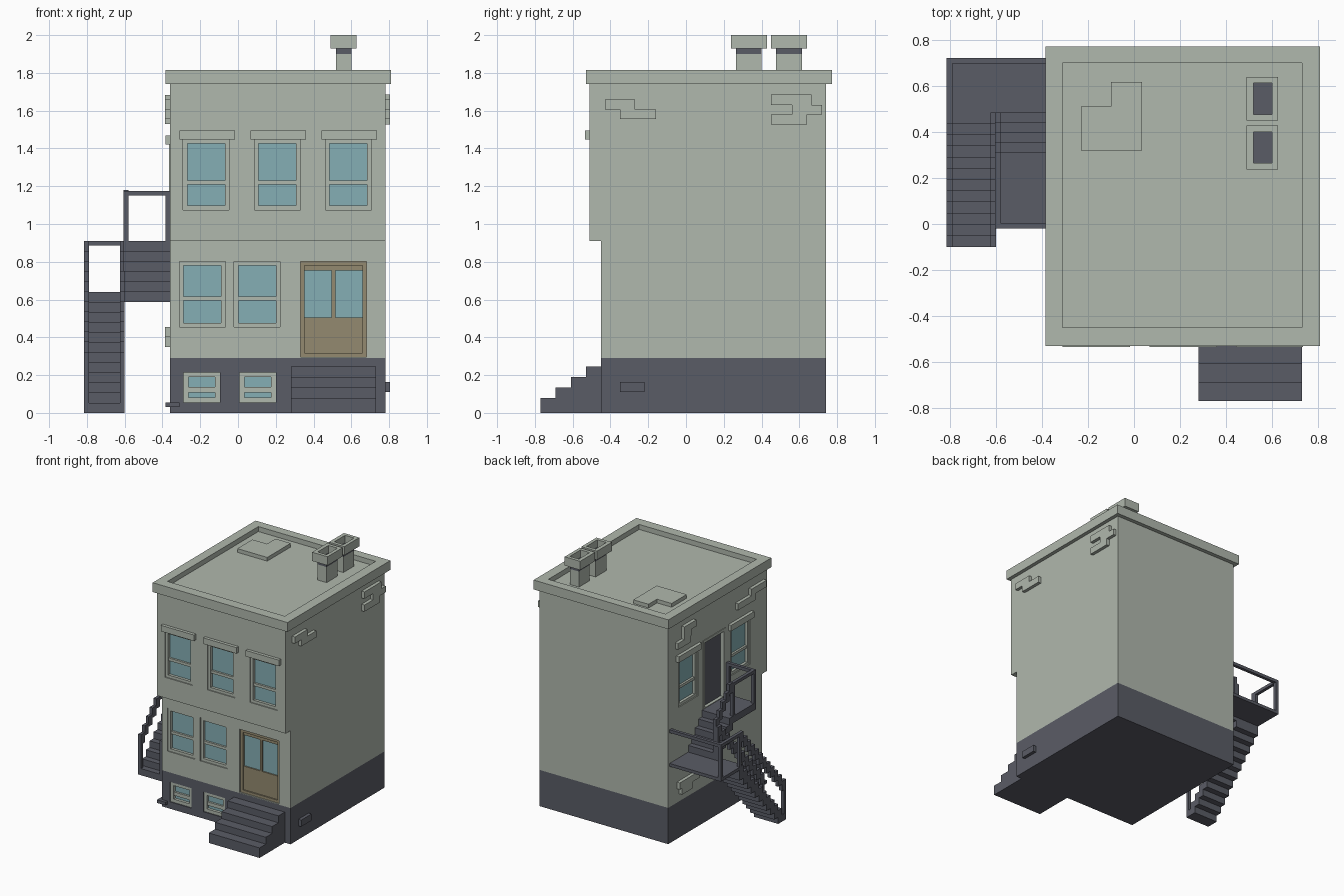
import bpy, bmesh

cube = bpy.data.objects.get("Cube")
if cube:
    bpy.data.objects.remove(cube, do_unlink=True)


def material(name, r, g, b):
    m = bpy.data.materials.new(name)
    m.use_nodes = True
    m.diffuse_color = (r, g, b, 1)
    m.node_tree.nodes["Principled BSDF"].inputs["Base Color"].default_value = (r, g, b, 1)
    return m


STONE = material("pale stone", 0.434, 0.479, 0.418)
DARK = material("dark slate", 0.102, 0.107, 0.133)
GLASS = material("blue glass", 0.235, 0.429, 0.462)
WOOD = material("brown wood", 0.296, 0.254, 0.162)


def part(name, boxes, mat):
    """One object made of boxes given as (x0, x1, y0, y1, z0, z1)."""
    bm = bmesh.new()
    for x0, x1, y0, y1, z0, z1 in boxes:
        for v in bmesh.ops.create_cube(bm, size=1)["verts"]:
            v.co = (x1 if v.co.x > 0 else x0, y1 if v.co.y > 0 else y0, z1 if v.co.z > 0 else z0)
    bmesh.ops.recalc_face_normals(bm, faces=bm.faces)
    me = bpy.data.meshes.new(name)
    bm.to_mesh(me)
    bm.free()
    me.materials.append(mat)
    ob = bpy.data.objects.new(name, me)
    bpy.context.collection.objects.link(ob)
    return ob


def cut(ob, boxes):
    """Cut box-shaped openings out of a wall."""
    cutter = part("cutter", boxes, ob.data.materials[0])
    cutter.hide_render = True
    mod = ob.modifiers.new("openings", "BOOLEAN")
    mod.operation, mod.solver, mod.object = "DIFFERENCE", "EXACT", cutter
    dg = bpy.context.evaluated_depsgraph_get()
    me = bpy.data.meshes.new_from_object(ob.evaluated_get(dg))
    ob.modifiers.clear()
    ob.data = me
    bpy.data.objects.remove(cutter, do_unlink=True)


# Boxes on a wall: u along the wall, d outwards from it, then height
def on_front(y):
    return lambda u0, u1, d0, d1, z0, z1: (u0, u1, y - d1, y - d0, z0, z1)


def on_side(x, s):
    return lambda u0, u1, d0, d1, z0, z1: (x + min(s * d0, s * d1), x + max(s * d0, s * d1), u0, u1, z0, z1)


LOW, HIGH = on_front(-0.45), on_front(-0.51)
LEFT_SIDE, RIGHT_SIDE = on_side(-0.36, -1), on_side(0.78, 1)
DEPTH = 0.05


def surround(at, u0, u1, z0, z1, b, d):
    """Four bars around an opening."""
    return [at(u0, u0 + b, -DEPTH, d, z0, z1), at(u1 - b, u1, -DEPTH, d, z0, z1),
            at(u0 + b, u1 - b, -DEPTH, d, z1 - b, z1), at(u0 + b, u1 - b, -DEPTH, d, z0, z0 + b)]


def window(name, at, u0, u1, z0, z1, mid, bar=0.022, gap=0.022, lintel=False):
    part(name + "_frame", surround(at, u0, u1, z0, z1, bar, -0.008)
         + [at(u0 + bar, u1 - bar, -DEPTH, -0.014, mid - gap / 2, mid + gap / 2)], STONE)
    part(name + "_glass", [at(u0 + bar, u1 - bar, -DEPTH, -0.03, z0 + bar, z1 - bar)], GLASS)
    if lintel:
        part(name + "_lintel", [at(u0 - 0.02, u1 + 0.03, -0.01, 0.025, z1, z1 + 0.048)], STONE)
    return at(u0, u1, -DEPTH, 0.1, z0, z1)


# Windows
high_cuts, low_cuts, base_cuts = [], [], []
for i, u in enumerate((-0.29, 0.087, 0.463)):
    high_cuts.append(window(f"upper_window_{i + 1}", HIGH, u, u + 0.243, 1.075, 1.448, 1.22, lintel=True))
for i, u in enumerate((-0.31, -0.02)):
    low_cuts.append(window(f"lower_window_{i + 1}", LOW, u, u + 0.243, 0.455, 0.802, 0.605))
for i, u in enumerate((-0.288, 0.008)):
    base_cuts.append(window(f"basement_window_{i + 1}", LOW, u, u + 0.193, 0.055, 0.215, 0.122, 0.026, 0.028))
for i, u in enumerate((-0.295, 0.365)):
    high_cuts.append(window(f"side_window_{i + 1}", LEFT_SIDE, u, u + 0.243, 1.045, 1.42, 1.19, lintel=True))

# Front door with two panes
low_cuts.append(LOW(0.33, 0.68, -DEPTH, 0.1, 0.295, 0.802))
part("front_door", surround(LOW, 0.33, 0.68, 0.295, 0.802, 0.022, -0.01)
     + [LOW(0.352, 0.658, -DEPTH, -0.02, 0.317, 0.505), LOW(0.352, 0.658, -DEPTH, -0.02, 0.755, 0.78),
        LOW(0.495, 0.515, -DEPTH, -0.02, 0.505, 0.755)], WOOD)
part("front_door_glass", [LOW(0.352, 0.658, -DEPTH, -0.03, 0.505, 0.755)], GLASS)

# Side door
high_cuts.append(LEFT_SIDE(0.02, 0.30, -DEPTH, 0.1, 0.915, 1.46))
part("side_door_frame", surround(LEFT_SIDE, 0.02, 0.30, 0.915, 1.46, 0.022, 0.005)[:3], STONE)
part("side_door", [LEFT_SIDE(0.042, 0.278, -DEPTH, -0.025, 0.915, 1.438)], DARK)

# Walls and roof
cut(part("base", [(-0.36, 0.78, -0.45, 0.74, 0, 0.29)], DARK), base_cuts)
cut(part("lower_wall", [(-0.36, 0.78, -0.45, 0.74, 0.29, 0.91)], STONE), low_cuts)
cut(part("upper_wall", [(-0.36, 0.78, -0.51, 0.74, 0.91, 1.775)], STONE), high_cuts)
part("cornice", [(-0.385, 0.81, -0.53, -0.45, 1.74, 1.815), (-0.385, 0.81, 0.70, 0.772, 1.74, 1.815),
                 (-0.385, -0.31, -0.45, 0.70, 1.74, 1.815), (0.73, 0.81, -0.45, 0.70, 1.74, 1.815)], STONE)
part("roof_patch", [(-0.23, 0.035, 0.32, 0.51, 1.77, 1.805), (-0.10, 0.035, 0.51, 0.617, 1.77, 1.805)], STONE)

# Chimneys with hollow caps
for i, y in enumerate((0.333, 0.545)):
    part(f"chimney_stack_{i + 1}", [(0.52, 0.60, y - 0.068, y + 0.068, 1.77, 1.90)], STONE)
    part(f"chimney_neck_{i + 1}", [(0.52, 0.60, y - 0.068, y + 0.068, 1.90, 1.94)], DARK)
    part(f"chimney_cap_{i + 1}", [
        (0.49, 0.52, y - 0.095, y + 0.095, 1.93, 2.0), (0.60, 0.627, y - 0.095, y + 0.095, 1.93, 2.0),
        (0.52, 0.60, y - 0.095, y - 0.068, 1.93, 2.0), (0.52, 0.60, y + 0.068, y + 0.095, 1.93, 2.0)], STONE)


# Raised bricks
def bricks(name, at, rows, mat=STONE):
    part(name, [at(u0, u1, -0.01, 0.026, z0, z1) for u0, u1, z0, z1 in rows], mat)


bricks("right_bricks_front", RIGHT_SIDE, [(-0.43, -0.27, 1.607, 1.66), (-0.35, -0.16, 1.555, 1.607)])
bricks("right_bricks_back", RIGHT_SIDE, [(0.45, 0.665, 1.63, 1.685), (0.56, 0.72, 1.58, 1.63),
                                         (0.45, 0.64, 1.527, 1.58)])
bricks("right_base_brick", RIGHT_SIDE, [(-0.35, -0.22, 0.11, 0.163)], DARK)
bricks("left_bricks_front", LEFT_SIDE, [(-0.47, -0.28, 1.607, 1.66), (-0.33, -0.11, 1.555, 1.607)])
bricks("left_bricks_back", LEFT_SIDE, [(0.42, 0.57, 1.63, 1.682), (0.48, 0.57, 1.58, 1.63),
                                       (0.49, 0.65, 1.53, 1.58)])
bricks("left_bricks_low", LEFT_SIDE, [(0.38, 0.63, 0.402, 0.455), (0.46, 0.60, 0.35, 0.402)])
part("corner_base_brick", [(-0.385, -0.31, -0.475, -0.36, 0.03, 0.055)], DARK)

# Front steps
part("front_steps", [(0.28, 0.73, -0.77 + 0.08 * i, -0.44, 0 if i == 0 else 0.08 + 0.055 * (i - 1),
                      0.08 + 0.055 * i) for i in range(4)], DARK)


# Side staircase: open zigzag flights with stepped handrails
def flight(name, x0, x1, y0, y1, z0, z1, n, rails):
    run, rise = (y1 - y0) / n, (z1 - z0) / n
    steps, bars = [], []
    for i in range(n):
        a, b = sorted((y0 + run * i, y0 + run * (i + 1)))
        top = z0 + rise * (i + 1)
        steps.append((x0, x1, a, b, max(0, top - 2 * rise), top))
        for r in rails:
            bars.append((r, r + 0.025, a, b, top + 0.27 - rise - 0.025, top + 0.27))
    part(name + "_steps", steps, DARK)
    part(name + "_handrails", bars, DARK)


flight("lower_flight", -0.815, -0.60, -0.10, 0.485, 0, 0.64, 12, (-0.815, -0.625))
flight("upper_flight", -0.605, -0.36, 0.485, 0.27, 0.64, 0.91, 5, (-0.605,))
part("lower_landing", [(-0.815, -0.36, 0.485, 0.722, 0.615, 0.64)], DARK)
part("upper_landing", [(-0.605, -0.36, -0.02, 0.27, 0.855, 0.91)], DARK)
part("lower_railing", [
    (-0.815, -0.36, 0.697, 0.722, 0.885, 0.91), (-0.815, -0.79, 0.485, 0.697, 0.885, 0.91),
    (-0.815, -0.79, 0.697, 0.722, 0.64, 0.885), (-0.815, -0.79, 0.46, 0.485, 0.62, 0.89),
    (-0.625, -0.58, 0.46, 0.485, 0.62, 0.91),
    (-0.815, -0.79, -0.10, -0.075, 0, 0.30), (-0.625, -0.60, -0.10, -0.075, 0, 0.30)], DARK)
part("upper_railing", [
    (-0.605, -0.36, -0.02, 0.005, 1.15, 1.175), (-0.605, -0.58, 0.005, 0.27, 1.15, 1.175),
    (-0.605, -0.58, -0.02, 0.005, 0.91, 1.15), (-0.385, -0.36, -0.02, 0.005, 0.91, 1.15),
    (-0.605, -0.58, 0.245, 0.27, 0.91, 1.15)], DARK)
